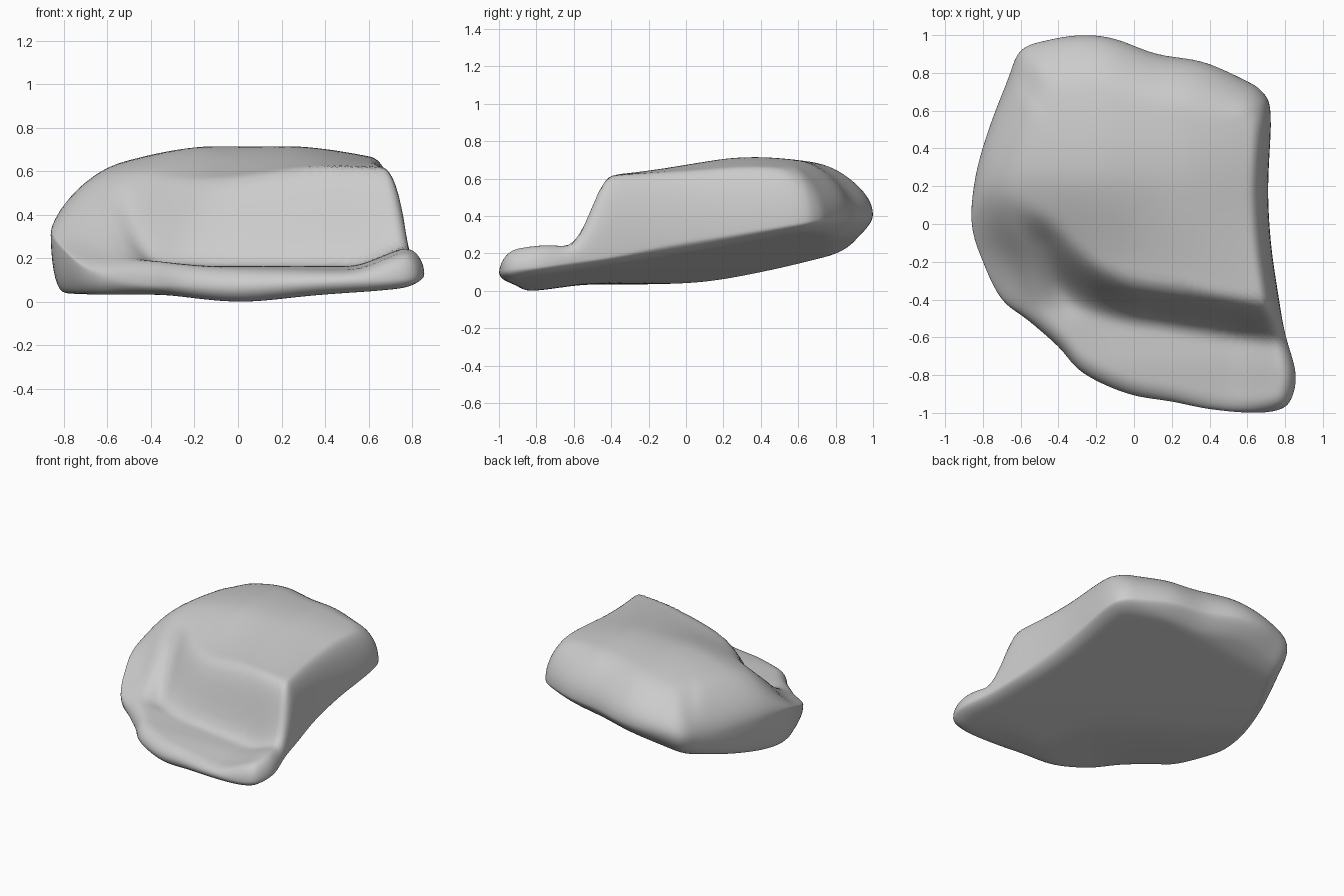
import bpy, bmesh, math
from mathutils import Vector

if "Cube" in bpy.data.objects:
    bpy.data.objects.remove(bpy.data.objects["Cube"])

# Plan outline: x, y, height of the widest rim
OUTLINE = [(.71, .2, .30), (.725, .58, .36), (.68, .70, .38), (.57, .77, .39), (.36, .86, .40),
           (.12, .90, .40), (-.1, .98, .41), (-.27, 1.0, .41), (-.45, .975, .40), (-.60, .92, .37),
           (-.67, .76, .33), (-.77, .5, .33), (-.84, .25, .33), (-.86, 0, .31), (-.80, -.2, .24),
           (-.70, -.4, .15), (-.56, -.51, .10), (-.40, -.65, .08), (-.27, -.79, .08), (-.03, -.9, .07),
           (.2, -.94, .08), (.4, -.98, .09), (.63, -1.0, .10), (.78, -.98, .11), (.84, -.91, .12),
           (.855, -.78, .13), (.80, -.58, .16), (.765, -.38, .19), (.725, -.1, .25)]
RINGS = 36


def smooth(a, b, v):
    t = max(0, min(1, (v - a) / (b - a)))
    return t * t * (3 - 2 * t)


def lerp_table(table, v):
    if v <= table[0][0]:
        return table[0][1]
    for (a, p), (b, q) in zip(table, table[1:]):
        if v <= b:
            return p + (q - p) * (v - a) / (b - a)
    return table[-1][1]


def soft_table(table, v):
    return sum(lerp_table(table, v + k * .04) for k in range(-3, 4)) / 7


def spline(points, per):
    out, n = [], len(points)
    P = [Vector(p) for p in points]
    for i in range(n):
        a, b, c, d = (P[(i + k) % n] for k in (-1, 0, 1, 2))
        for j in range(per):
            t = j / per
            out.append(.5 * (2 * b + (c - a) * t + (2 * a - 5 * b + 4 * c - d) * t * t
                             + (3 * b - a - 3 * c + d) * t ** 3))
    return out


rim = spline(OUTLINE, 5)
SEG = len(rim)


def rim_distance(p):
    best = 9
    for a, b in zip(rim, rim[1:] + rim[:1]):
        a2, e = a.xy, (b - a).xy
        t = max(0, min(1, (p - a2).dot(e) / e.length_squared))
        best = min(best, (p - a2 - e * t).length)
    return best


def underside(x, y):
    # tilted plane flattening out at the front left, with a low point in front
    v = .09 + .13 * x + .18 * y
    z = .03 + .5 * (v + math.sqrt(v * v + .0012))
    z += .05 * smooth(.75, 1, y)
    return z - .035 * math.exp(-(x / .3) ** 2 - ((y + .87) / .25) ** 2)


def topside(x, y):
    # raised body, domed slightly, sagging toward its front left
    body = soft_table([(-1, .58), (-.4, .62), (0, .685), (.3, .72), (.55, .71), (.8, .67), (1, .61)], y)
    body -= .30 * max(0, -.12 - x) ** 1.6 + .22 * max(0, x - .25) ** 1.5 * smooth(-.5, .2, y)
    body -= .10 * smooth(-.5, .4, -x) * smooth(-.3, .3, -y)
    # lower front ledge, rising at both ends
    ledge = .145 + .09 * smooth(.5, .82, x) + .03 * smooth(.1, .5, -x)
    ledge += .02 * smooth(-.95, -.7, y)
    # step between the two, softening into the left shoulder
    mid = soft_table([(-.8, -.12), (-.55, -.18), (-.4, -.24), (-.1, -.40), (.7, -.52)], x)
    half = soft_table([(-.8, .34), (-.5, .29), (-.3, .16), (0, .11)], x)
    z = ledge + (body - ledge) * smooth(mid - half, mid + half, y)
    # groove curling round the left end of the step
    side = x + .47 - .35 * (-.1 - y)
    along = smooth(-.52, -.3, y) * (1 - smooth(-.12, .08, y))
    z -= along * .05 * math.exp(-(side / .08) ** 2)
    z += along * .02 * math.exp(-((side + .13) / .07) ** 2)
    return z


def rounding(d, w):
    return math.sqrt(max(0, 1 - (1 - min(d / w, 1)) ** 2))


def top_width(p):
    # rounding radius of the upper edge: tight right, broad left and back
    w = .10 + .17 * smooth(.3, .8, -p.x) * smooth(-.6, -.1, p.y)
    w = max(w, .10 + .18 * smooth(.55, .85, p.y))
    return w - .01 * smooth(.4, .8, -p.y)


def bottom_width(p):
    # lower edge: steep wall along the left, rounder at the back
    return .09 + .03 * smooth(.5, .9, p.y) - .03 * smooth(.4, .8, -p.x)


def build_rock():
    bm = bmesh.new()
    edge = [bm.verts.new(p) for p in rim]
    for is_top in (True, False):
        prev = edge
        for k in range(1, RINGS):
            t = math.cos(math.pi / 2 * k / RINGS)
            ring = []
            for p in rim:
                q = p.xy * t
                if is_top:
                    w, target = top_width(p), max(topside(*q), underside(*q) + .08)
                else:
                    w, target = bottom_width(p), underside(*q)
                z = p.z + (target - p.z) * rounding(rim_distance(q), w)
                ring.append(bm.verts.new((q.x, q.y, z)))
            for i in range(SEG):
                j = (i + 1) % SEG
                bm.faces.new((prev[i], prev[j], ring[j], ring[i]))
            prev = ring
        z = topside(0, 0) if is_top else underside(0, 0)
        centre = bm.verts.new((0, 0, z))
        for i in range(SEG):
            bm.faces.new((prev[i], prev[(i + 1) % SEG], centre))
    low = min(v.co.z for v in bm.verts)
    bmesh.ops.translate(bm, verts=bm.verts, vec=(0, 0, -low))
    bmesh.ops.recalc_face_normals(bm, faces=bm.faces)
    mesh = bpy.data.meshes.new("stepped_rock")
    bm.to_mesh(mesh)
    bm.free()
    mesh.polygons.foreach_set("use_smooth", [True] * len(mesh.polygons))
    obj = bpy.data.objects.new("stepped_rock", mesh)
    bpy.context.collection.objects.link(obj)
    # weathered softening
    mod = obj.modifiers.new("soften", 'SMOOTH')
    mod.factor, mod.iterations = .5, 4


build_rock()
